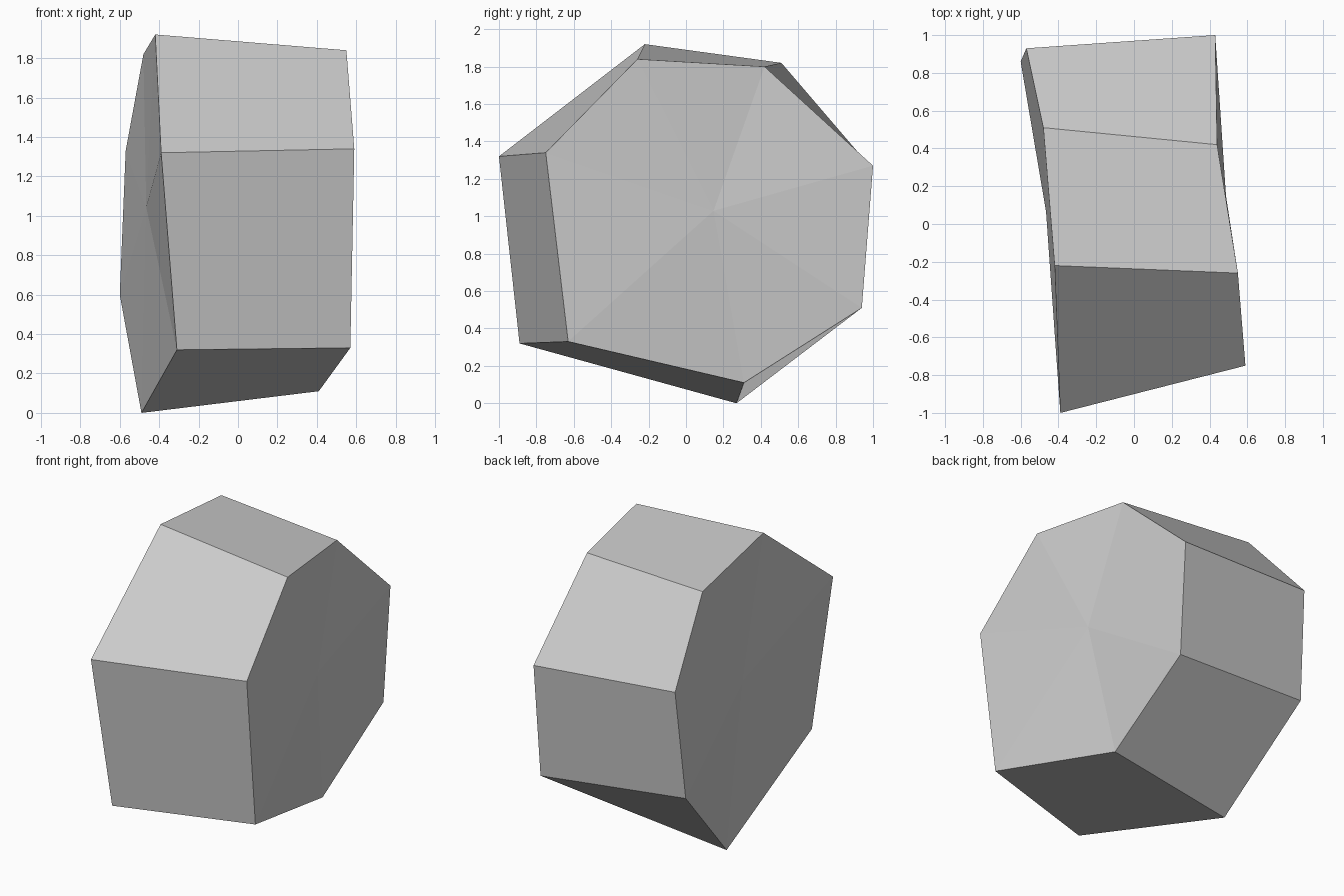
import bpy
import bmesh
from mathutils import Vector

# Remove the default object
default_cube = bpy.data.objects.get("Cube")
if default_cube:
    bpy.data.objects.remove(default_cube, do_unlink=True)


def make_material(name, colour):
    material = bpy.data.materials.new(name)
    material.use_nodes = True
    material.diffuse_color = colour
    shader = material.node_tree.nodes["Principled BSDF"]
    shader.inputs["Base Color"].default_value = colour
    return material


def add_ring(bm, corners):
    return [bm.verts.new(corner) for corner in corners]


def add_cap(bm, ring):
    """Close a ring with a fan of triangles around its mean point."""
    middle = sum((vert.co for vert in ring), Vector()) / len(ring)
    centre = bm.verts.new(middle)
    for first, second in zip(ring, ring[1:] + ring[:1]):
        bm.faces.new((first, second, centre))


def add_sides(bm, left_ring, right_ring):
    """Join two rings with one facet per side."""
    count = len(left_ring)
    for i in range(count):
        j = (i + 1) % count
        bm.faces.new((left_ring[i], left_ring[j], right_ring[j], right_ring[i]))


# Irregular seven-sided outlines of the two broad faces
left_outline = [
    (0.55, -0.26, 1.84), (0.44, 0.42, 1.80), (0.43, 1.0, 1.27),
    (0.42, 0.94, 0.51), (0.41, 0.31, 0.11), (0.57, -0.63, 0.33),
    (0.59, -0.75, 1.34),
]
right_outline = [
    (-0.42, -0.22, 1.92), (-0.48, 0.51, 1.82), (-0.57, 0.93, 1.33),
    (-0.6, 0.86, 0.6), (-0.49, 0.27, 0), (-0.31, -0.89, 0.32),
    (-0.39, -1.0, 1.32),
]

# Faceted stone
bm = bmesh.new()
left_ring = add_ring(bm, left_outline)
right_ring = add_ring(bm, right_outline)
add_sides(bm, left_ring, right_ring)
add_cap(bm, left_ring)
add_cap(bm, right_ring)
bmesh.ops.recalc_face_normals(bm, faces=bm.faces)

mesh = bpy.data.meshes.new("faceted_stone")
bm.to_mesh(mesh)
bm.free()
mesh.materials.append(make_material("light grey stone", (0.6, 0.6, 0.6, 1)))
stone = bpy.data.objects.new("faceted_stone", mesh)
bpy.context.collection.objects.link(stone)
